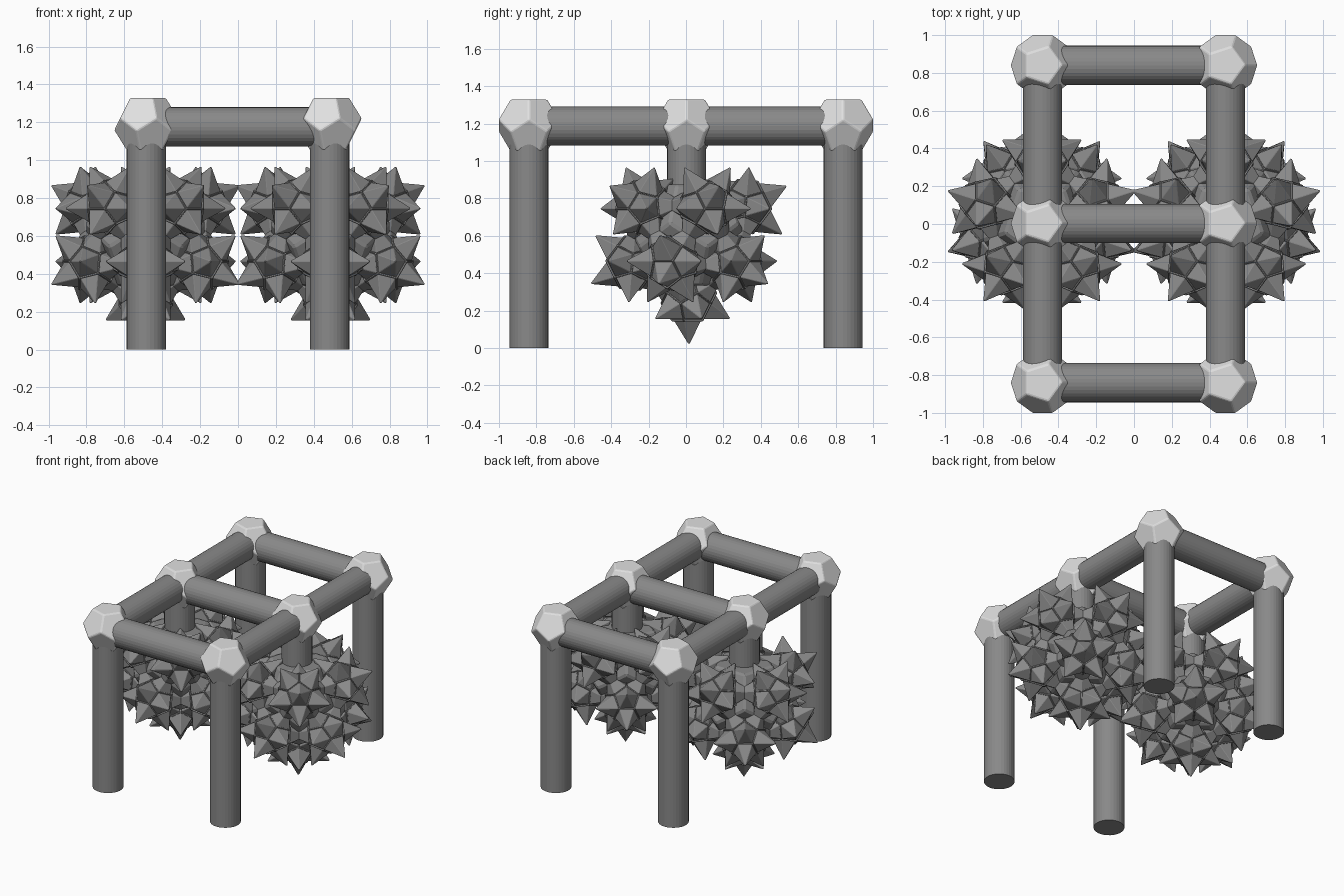
import bpy, bmesh, math
from mathutils import Vector, Matrix, Quaternion

if "Cube" in bpy.data.objects:
    bpy.data.objects.remove(bpy.data.objects["Cube"])


def material(name, v):
    m = bpy.data.materials.new(name)
    m.diffuse_color = (v, v, v, 1)
    m.use_nodes = True
    m.node_tree.nodes["Principled BSDF"].inputs["Base Color"].default_value = m.diffuse_color
    return m


light = material("light grey", 0.75)
dark = material("dark grey", 0.25)

# Twelve five-fold directions: two poles and two staggered rings
E = math.atan(0.5)
DIRS = [Vector((0, 0, 1)), Vector((0, 0, -1))]
for k in range(5):
    for az, el in ((90 + 72 * k, E), (270 + 72 * k, -E)):
        a = math.radians(az)
        DIRS.append(Vector((math.cos(a) * math.cos(el), math.sin(a) * math.cos(el), math.sin(el))))


def hull(points):
    bm = bmesh.new()
    vs = [bm.verts.new(p) for p in points]
    bmesh.ops.convex_hull(bm, input=vs)
    bm.normal_update()
    return bm


def dodecahedron(radius):
    ico = hull(DIRS)
    pts = [f.calc_center_median().normalized() * radius for f in ico.faces]
    ico.free()
    bm = hull(pts)
    bmesh.ops.dissolve_limit(bm, angle_limit=0.05, verts=bm.verts[:], edges=bm.edges[:])
    bmesh.ops.recalc_face_normals(bm, faces=bm.faces[:])
    bm.normal_update()
    return bm


def to_mesh(bm, name, mat):
    me = bpy.data.meshes.new(name)
    bm.to_mesh(me)
    bm.free()
    me.materials.append(mat)
    return me


def place(name, me, loc, axis=(0, 0, 1), angle=0):
    ob = bpy.data.objects.new(name, me)
    ob.location = loc
    ob.rotation_euler = Quaternion(axis, angle).to_euler()
    bpy.context.collection.objects.link(ob)
    return ob


def bar(name, a, b, r=0.104):
    a, b = Vector(a), Vector(b)
    d = b - a
    bm = bmesh.new()
    bmesh.ops.create_cone(bm, cap_ends=True, segments=32, radius1=r, radius2=r, depth=d.length)
    q = Vector((0, 0, 1)).rotation_difference(d).to_matrix().to_4x4()
    bmesh.ops.transform(bm, matrix=Matrix.Translation((a + b) / 2) @ q, verts=bm.verts[:])
    place(name, to_mesh(bm, name, dark), (0, 0, 0))


# Joint: dodecahedron with softened edges
bm = dodecahedron(0.174)
bmesh.ops.bevel(bm, geom=bm.edges[:], offset=0.009, segments=2, affect='EDGES', profile=0.5)
joint = to_mesh(bm, "joint", light)

# Spiked burr: dodecahedron faces with a stepped collar, raised into pyramids
bm = dodecahedron(0.156)
faces = bm.faces[:]
bmesh.ops.inset_individual(bm, faces=faces, thickness=0.007, depth=0)
bmesh.ops.inset_individual(bm, faces=faces, thickness=0.004, depth=-0.008)
bm.normal_update()
bmesh.ops.poke(bm, faces=faces, offset=0.136)
bmesh.ops.recalc_face_normals(bm, faces=bm.faces[:])
bmesh.ops.bevel(bm, geom=bm.edges[:], offset=0.003, segments=1, affect='EDGES', clamp_overlap=True)
burr = to_mesh(bm, "burr", dark)

# Solid middle of each ball, its corners filling the gaps between burrs
bm = dodecahedron(0.34)
bmesh.ops.bevel(bm, geom=bm.edges[:], offset=0.012, segments=1, affect='EDGES')
core = to_mesh(bm, "ball_core", dark)

X, Y, ZJ = 0.484, 0.84, 1.19
Z_CROSS, Z_RAIL = 1.176, 1.187
ROWS = ((-Y, "front"), (0.003, "middle"), (Y, "back"))

# Frame of joints, beams and legs
for sx, side in ((-1, "left"), (1, "right")):
    for y, row in ROWS:
        place(f"{row}_{side}_joint", joint, (sx * X, y, ZJ), angle=math.pi / 2)
        bottom = 0.0 if row != "middle" else 0.7
        bar(f"{row}_{side}_leg", (sx * X, y, bottom), (sx * X, y, Z_CROSS))
    bar(f"front_{side}_rail", (sx * X, -Y, Z_RAIL), (sx * X, 0, Z_RAIL))
    bar(f"back_{side}_rail", (sx * X, 0, Z_RAIL), (sx * X, Y, Z_RAIL))
for y, row in ROWS:
    bar(f"{row}_crossbar", (-X, y, Z_CROSS), (X, y, Z_CROSS))

# Hanging balls: a core with eleven burrs stuck on its faces, each
# mirrored across its face (a 36 degree twist); the post takes the top place
for sx, side in ((-1, "left"), (1, "right")):
    c = Vector((sx * 0.488, 0.015, 0.605))
    place(f"{side}_ball_core", core, c)
    for i, d in enumerate(DIRS[1:]):
        place(f"{side}_burr_{i + 1}", burr, c + d * 0.338, d, math.radians(36))
